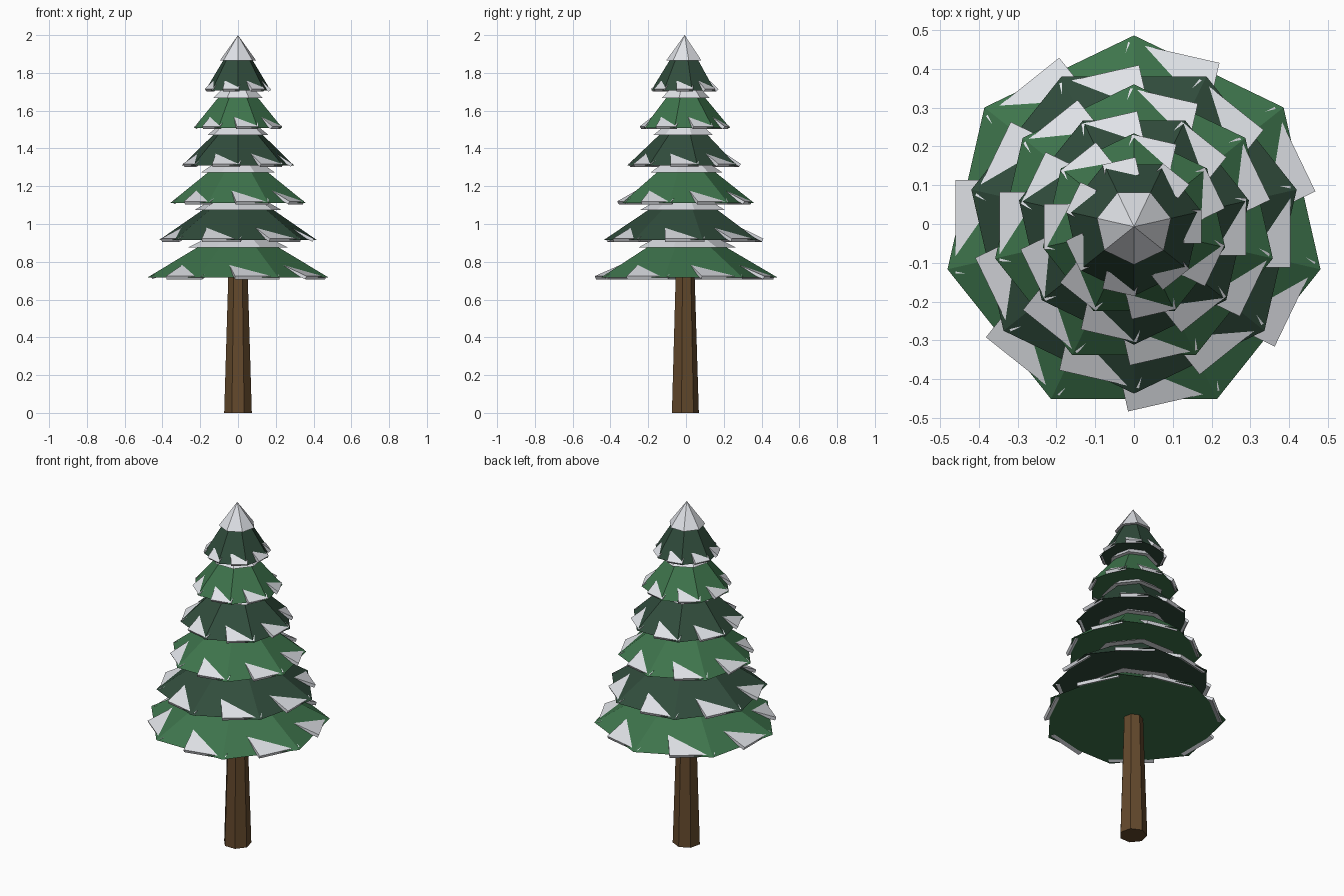
import bpy
import bmesh
from math import pi, sin, cos, tan, atan, radians
from mathutils import Matrix, Vector

old = bpy.data.objects.get("Cube")
if old:
    bpy.data.objects.remove(old, do_unlink=True)

SIDES = 7
STEP = 2 * pi / SIDES
CENTRE_Y = -0.007


def material(name, rgb):
    mat = bpy.data.materials.new(name)
    mat.use_nodes = True
    mat.diffuse_color = (*rgb, 1)
    mat.node_tree.nodes["Principled BSDF"].inputs["Base Color"].default_value = (*rgb, 1)
    return mat


BRIGHT = material("fir_green", (0.048, 0.175, 0.072))
DARK = material("dark_fir_green", (0.030, 0.072, 0.045))
SNOW = material("snow_white", (0.78, 0.80, 0.84))
BARK = material("bark_brown", (0.125, 0.066, 0.025))


def finish(name, bm, mat):
    bmesh.ops.recalc_face_normals(bm, faces=bm.faces)
    mesh = bpy.data.meshes.new(name)
    bm.to_mesh(mesh)
    bm.free()
    mesh.materials.append(mat)
    obj = bpy.data.objects.new(name, mesh)
    obj.location.y = CENTRE_Y
    bpy.context.scene.collection.objects.link(obj)
    return obj


def ring(bm, radius, z, turn):
    return [bm.verts.new((radius * cos(turn + k * STEP), radius * sin(turn + k * STEP), z))
            for k in range(SIDES)]


def cone(name, mat, radius, z, height, turn, top_radius=0):
    """Seven-sided closed cone, or a frustum when top_radius is given."""
    bm = bmesh.new()
    low = ring(bm, radius, z, turn)
    bm.faces.new(low)
    if top_radius:
        high = ring(bm, top_radius, z + height, turn)
        bm.faces.new(high)
    else:
        tip = bm.verts.new((0, 0, z + height))
    for k in range(SIDES):
        n = (k + 1) % SIDES
        if top_radius:
            bm.faces.new((low[k], low[n], high[n], high[k]))
        else:
            bm.faces.new((low[k], low[n], tip))
    return finish(name, bm, mat)


def snow_patches(name, radius, z, height, turn):
    """Tilted slabs set around the rim, each twisted off its branch face."""
    bm = bmesh.new()
    tilt = 0.7 * atan(height / (radius * cos(STEP / 2)))
    length, width, thick = 0.35 * radius, 0.49 * radius, 0.018
    outer = Vector((0.91 * radius + 0.012, 0, z + 0.008))
    for k in range(SIDES):
        spin = Matrix.Rotation(turn - STEP / 4 + k * STEP, 4, 'Z')
        lean = Matrix.Translation(outer) @ Matrix.Rotation(tilt, 4, 'Y')
        slab = Matrix.Translation((-length / 2, 0, -thick / 2)) @ Matrix.Diagonal((length, width, thick, 1))
        bmesh.ops.create_cube(bm, size=1, matrix=spin @ lean @ slab)
    return finish(name, bm, SNOW)


# Trunk
cone("trunk", BARK, 0.075, 0, 0.75, pi / 2, top_radius=0.052)

# Branch tiers with alternating colour and direction, each with snow
HEIGHT = 0.29
for i in range(6):
    radius = 0.493 - 0.063 * i
    z = 0.716 + 0.198 * i
    turn = pi / 2 if i % 2 == 0 else -pi / 2
    cone(f"branch_tier_{i + 1}", DARK if i % 2 else BRIGHT, radius, z, HEIGHT, turn)
    cone(f"snow_cap_{i + 1}", SNOW, 0.55 * radius, z + 0.16, 0.134, turn)
    snow_patches(f"snow_patches_{i + 1}", radius, z, HEIGHT, turn)
